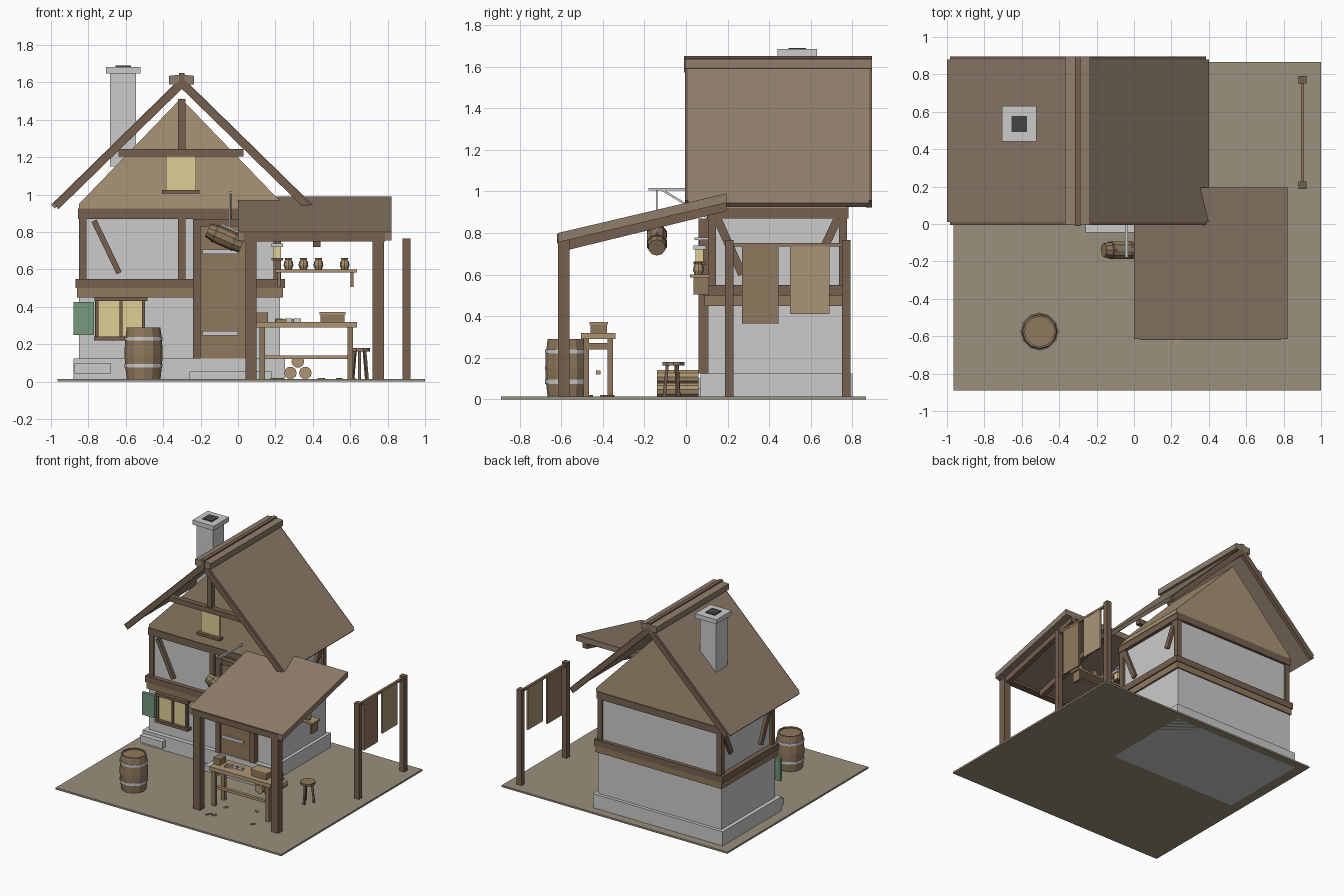
import bpy, bmesh, math, random
from mathutils import Vector
random.seed(4)

def mat(name, c):
    m = bpy.data.materials.new(name)
    m.diffuse_color = (*c, 1)
    return m

WOOD = mat("dark_wood", (0.18, 0.12, 0.08))
PLANK = mat("plank", (0.28, 0.19, 0.11))
PALE = mat("pale_wood", (0.42, 0.30, 0.17))
ROOF = mat("roofing", (0.28, 0.21, 0.15))
GABLE = mat("gable_boards", (0.40, 0.30, 0.18))
GLOW = mat("window_glow", (0.75, 0.62, 0.30))
GREEN = mat("green_paint", (0.18, 0.32, 0.21))
EARTH = mat("earth", (0.32, 0.28, 0.20))
DARK = mat("soot", (0.06, 0.06, 0.06))

def finish(name, bm, m=None):
    bmesh.ops.recalc_face_normals(bm, faces=bm.faces)
    me = bpy.data.meshes.new(name)
    bm.to_mesh(me)
    bm.free()
    o = bpy.data.objects.new(name, me)
    bpy.context.collection.objects.link(o)
    if m:
        me.materials.append(m)
    return o

def box(name, x, y, z, m=None):
    bm = bmesh.new()
    bmesh.ops.create_cube(bm, size=1)
    for v in bm.verts:
        v.co = [(a + b) / 2 + c * (b - a) for (a, b), c in zip((x, y, z), v.co)]
    return finish(name, bm, m)

def prism(name, pts, a, b, axis, m=None):
    """Extrude a profile: axis 'y' takes (x, z) points, axis 'x' takes (y, z)."""
    bm = bmesh.new()
    put = (lambda p, t: (p[0], t, p[1])) if axis == 'y' else (lambda p, t: (t, p[0], p[1]))
    f = bm.faces.new([bm.verts.new(put(p, a)) for p in pts])
    r = bmesh.ops.extrude_face_region(bm, geom=[f])
    d = Vector(put((0, 0), b - a))
    bmesh.ops.translate(bm, verts=[v for v in r["geom"] if isinstance(v, bmesh.types.BMVert)], vec=d)
    return finish(name, bm, m)

def beam(name, p, q, w, h, m=WOOD):
    p, q = Vector(p), Vector(q)
    o = box(name, (-w / 2, w / 2), (-h / 2, h / 2), (-(q - p).length / 2, (q - p).length / 2), m)
    o.location = (p + q) / 2
    o.rotation_euler = (q - p).to_track_quat('Z', 'Y').to_euler()
    return o

def turned(name, prof, loc, n=12, m=None, rot=(0, 0, 0)):
    """Closed lathe from (radius, height) rings."""
    bm = bmesh.new()
    rings = [[bm.verts.new((r * math.cos(2 * math.pi * i / n), r * math.sin(2 * math.pi * i / n), z))
              for i in range(n)] for r, z in prof]
    for a, b in zip(rings, rings[1:]):
        for i in range(n):
            bm.faces.new((a[i], a[(i + 1) % n], b[(i + 1) % n], b[i]))
    bm.faces.new(rings[0])
    bm.faces.new(rings[-1])
    o = finish(name, bm, m)
    o.location, o.rotation_euler = loc, rot
    return o

# ground and masonry
box("ground", (-0.965, 1.0), (-0.89, 0.865), (0, 0.014), EARTH)
box("plinth", (-0.88, 0.25), (0.07, 0.80), (0, 0.125))
box("stone_wall", (-0.85, 0.225), (0.105, 0.775), (0.12, 0.46))
box("corner_stone", (-0.875, -0.68), (0.03, 0.14), (0.045, 0.10))
box("door_step", (-0.26, 0.18), (-0.045, 0.08), (0.01, 0.055))
# upper storey and timber frame
box("plaster_wall", (-0.83, 0.21), (0.12, 0.76), (0.45, 0.90))
box("lower_sill_beam", (-0.86, 0.24), (0.09, 0.785), (0.45, 0.50), PLANK)
box("upper_sill_beam", (-0.87, 0.25), (0.085, 0.79), (0.50, 0.55), WOOD)
box("wall_plate", (-0.855, 0.235), (0.10, 0.78), (0.87, 0.925), WOOD)
for x in (-0.83, 0.21):
    for y in (0.125, 0.755):
        box("corner_post", (x - 0.02, x + 0.02), (y - 0.02, y + 0.02), (0.54, 0.88), WOOD)
box("middle_post", (-0.32, -0.28), (0.10, 0.13), (0.54, 0.88), WOOD)
beam("front_brace_left", (-0.77, 0.112, 0.86), (-0.635, 0.112, 0.58), 0.04, 0.03)
beam("front_brace_right", (0.03, 0.112, 0.86), (-0.11, 0.112, 0.58), 0.04, 0.03)
for x in (0.215, -0.835):
    beam("side_brace", (x, 0.73, 0.87), (x, 0.64, 0.68), 0.03, 0.04)
    beam("side_brace", (x, 0.15, 0.87), (x, 0.27, 0.60), 0.03, 0.04)
prism("gable", [(-0.85, 0.92), (0.24, 0.92), (0.24, 0.95), (-0.305, 1.515), (-0.85, 0.95)], 0.105, 0.775, 'y', GABLE)
box("gable_collar", (-0.64, 0.03), (0.06, 0.10), (1.205, 1.245), WOOD)
box("king_post", (-0.32, -0.28), (0.07, 0.11), (1.24, 1.51), WOOD)
box("gable_window", (-0.385, -0.225), (0.09, 0.11), (1.025, 1.205), GLOW)
box("gable_window_sill", (-0.405, -0.205), (0.06, 0.11), (1.005, 1.025), WOOD)
# main roof with barge boards and ridge
for s, side in ((1, "right"), (-1, "left")):
    P = lambda pts: [(-0.3 + s * a, b) for a, b in pts]
    prism("roof_" + side, P([(0, 1.63), (0.70, 0.945), (0.68, 0.925), (0, 1.585)]), 0.01, 0.88, 'y', ROOF)
    for y0 in (-0.005, 0.865):
        prism("barge_board_" + side, P([(0, 1.625), (0.685, 0.955), (0.66, 0.922), (0, 1.565)]),
              y0, y0 + 0.03, 'y', WOOD)
prism("ridge_cap", [(-0.37, 1.59), (-0.37, 1.635), (-0.32, 1.64), (-0.28, 1.64),
                    (-0.235, 1.635), (-0.235, 1.59)], -0.005, 0.895, 'y', ROOF)
box("ridge_pole", (-0.315, -0.285), (-0.01, 0.895), (1.57, 1.65), WOOD)
# chimney
box("chimney", (-0.685, -0.545), (0.465, 0.605), (1.15, 1.65))
box("chimney_cap", (-0.705, -0.52), (0.44, 0.63), (1.648, 1.683))
box("chimney_flue", (-0.655, -0.572), (0.493, 0.577), (1.66, 1.69), DARK)
# door
box("door", (-0.205, 0.065), (0.075, 0.11), (0.125, 0.83), PLANK)
for x in (-0.22, 0.08):
    box("door_jamb", (x - 0.02, x + 0.02), (0.06, 0.11), (0.125, 0.87), WOOD)
box("door_lintel", (-0.24, 0.10), (0.06, 0.11), (0.83, 0.87), WOOD)
for z in (0.26, 0.695):
    box("door_strap", (-0.19, 0.0), (0.065, 0.08), (z - 0.012, z + 0.012))
# lower window
box("window_pane", (-0.765, -0.50), (0.085, 0.11), (0.24, 0.43), GLOW)
for x in (-0.755, -0.625, -0.505):
    box("window_mullion", (x - 0.008, x + 0.008), (0.075, 0.10), (0.24, 0.43), WOOD)
for z, w in ((0.23, 0.145), (0.44, 0.142)):
    box("window_sill" if z < 0.3 else "window_lintel", (-0.625 - w, -0.625 + w), (0.06, 0.11), (z - 0.01, z + 0.012), WOOD)
box("shutter", (-0.88, -0.77), (0.06, 0.085), (0.25, 0.425), GREEN)
# lean-to
prism("lean_to_roof", [(-0.615, 0.755), (-0.615, 0.80), (0.195, 0.99), (0.195, 0.945)], 0.0, 0.82, 'x', ROOF)
for x in (0.075, 0.42, 0.745):
    prism("lean_to_rafter", [(-0.56, 0.72), (-0.57, 0.765), (0.195, 0.95), (0.195, 0.905)], x - 0.02, x + 0.02, 'x', WOOD)
for x in (0.07, 0.75):
    box("lean_to_post", (x - 0.03, x + 0.03), (-0.615, -0.56), (0.01, 0.76), WOOD)
box("lean_to_front_beam", (0.03, 0.785), (-0.62, -0.56), (0.75, 0.795), WOOD)
# workbench and the things on it
box("bench_top", (0.10, 0.635), (-0.505, -0.34), (0.29, 0.32), PALE)
for x in (0.13, 0.60):
    for y in (-0.48, -0.365):
        box("bench_leg", (x - 0.015, x + 0.015), (y - 0.013, y + 0.013), (0.01, 0.29), PLANK)
    box("bench_end_rail", (x - 0.012, x + 0.012), (-0.48, -0.365), (0.24, 0.27), PLANK)
box("bench_stretcher", (0.12, 0.61), (-0.432, -0.41), (0.12, 0.14), PALE)
box("bench_box_large", (0.44, 0.57), (-0.46, -0.38), (0.32, 0.36), PLANK)
box("bench_box_lid", (0.435, 0.575), (-0.465, -0.375), (0.36, 0.372), PALE)
box("bench_box_small", (0.10, 0.16), (-0.45, -0.38), (0.32, 0.37), PLANK)
for x in (0.22, 0.27, 0.32):
    box("hand_tool", (x - 0.022, x + 0.018), (-0.43, -0.41), (0.32, 0.338))
beam("tool_handle", (0.2, -0.45, 0.327), (0.31, -0.40, 0.327), 0.014, 0.014, PALE)
# log pile
for x, z in ((0.28, 0.047), (0.36, 0.047), (0.32, 0.108)):
    turned("log", [(0.034, -0.1), (0.034, 0.1)], (x, -0.04, z), 10, PALE, (math.pi / 2, 0, 0))
# stool
turned("stool_seat", [(0.055, 0.162), (0.055, 0.18)], (0.65, -0.06, 0), 10, PLANK)
for i in range(3):
    a = i * 2 * math.pi / 3 + 0.5
    c, s = math.cos(a), math.sin(a)
    beam("stool_leg", (0.65 + 0.045 * c, -0.06 + 0.045 * s, 0.01), (0.65 + 0.03 * c, -0.06 + 0.03 * s, 0.165), 0.015, 0.015)
# shelf with pots
box("shelf", (0.20, 0.635), (0.02, 0.115), (0.585, 0.60), PALE)
for x in (0.22, 0.61):
    box("shelf_bracket", (x - 0.008, x + 0.008), (0.035, 0.11), (0.505, 0.586), PLANK)
for x in (0.27, 0.35, 0.43, 0.57):
    turned("pot", [(0.018, 0.60), (0.026, 0.62), (0.024, 0.64), (0.016, 0.65), (0.02, 0.66)], (x, 0.06, 0), 8, PALE)
# lantern
box("lantern_glass", (0.19, 0.23), (0.045, 0.085), (0.66, 0.72), GLOW)
box("lantern_base", (0.18, 0.24), (0.035, 0.095), (0.648, 0.662), WOOD)
box("lantern_cap", (0.18, 0.24), (0.035, 0.095), (0.72, 0.74))
box("lantern_hook", (0.204, 0.216), (0.04, 0.12), (0.765, 0.777))
box("lantern_link", (0.207, 0.213), (0.062, 0.068), (0.735, 0.77))
# hanging keg sign
beam("sign_arm", (-0.04, -0.18, 1.01), (-0.04, 0.11, 1.01), 0.014, 0.014, None)
beam("sign_brace", (-0.04, -0.12, 1.01), (-0.04, 0.11, 0.87), 0.01, 0.01, None)
beam("sign_hanger", (-0.045, -0.14, 1.01), (-0.045, -0.14, 0.82), 0.008, 0.008, None)
beam("sign_crossbar", (-0.09, -0.14, 0.84), (0.0, -0.14, 0.80), 0.01, 0.01, None)
tilt = (0, math.radians(114), 0)
turned("sign_keg", [(0.038, -0.1), (0.049, -0.04), (0.049, 0.04), (0.042, 0.1)], (-0.07, -0.14, 0.77), 10, PLANK, tilt)
for h in (-0.055, 0.055):
    turned("sign_keg_hoop", [(0.05, h - 0.008), (0.05, h + 0.008)], (-0.07, -0.14, 0.77), 10, WOOD, tilt)
# barrel
turned("barrel", [(0.09, 0.01), (0.099, 0.09), (0.102, 0.15), (0.099, 0.22), (0.09, 0.29), (0.08, 0.29), (0.08, 0.28)],
       (-0.505, -0.575, 0), 12, PLANK)
for z in (0.085, 0.23):
    turned("barrel_hoop", [(0.102, z - 0.01), (0.102, z + 0.01)], (-0.505, -0.575, 0), 12)
# drying rack with hides
for y in (0.208, 0.77):
    box("rack_post", (0.88, 0.922), (y - 0.02, y + 0.02), (0.01, 0.765), WOOD)
box("rack_rail", (0.892, 0.91), (0.2, 0.78), (0.735, 0.752), PLANK)
box("hide_dark", (0.894, 0.908), (0.268, 0.445), (0.365, 0.735), PLANK)
box("hide_pale", (0.894, 0.908), (0.50, 0.69), (0.41, 0.735), GABLE)
# wood chips
for i in range(8):
    x, y = random.uniform(0.1, 0.65), random.uniform(-0.66, -0.3)
    o = box("wood_chip", (-0.018, 0.018), (-0.008, 0.008), (0.012, 0.02), PALE)
    o.location, o.rotation_euler = (x, y, 0), (0, 0, random.uniform(0, 3))
